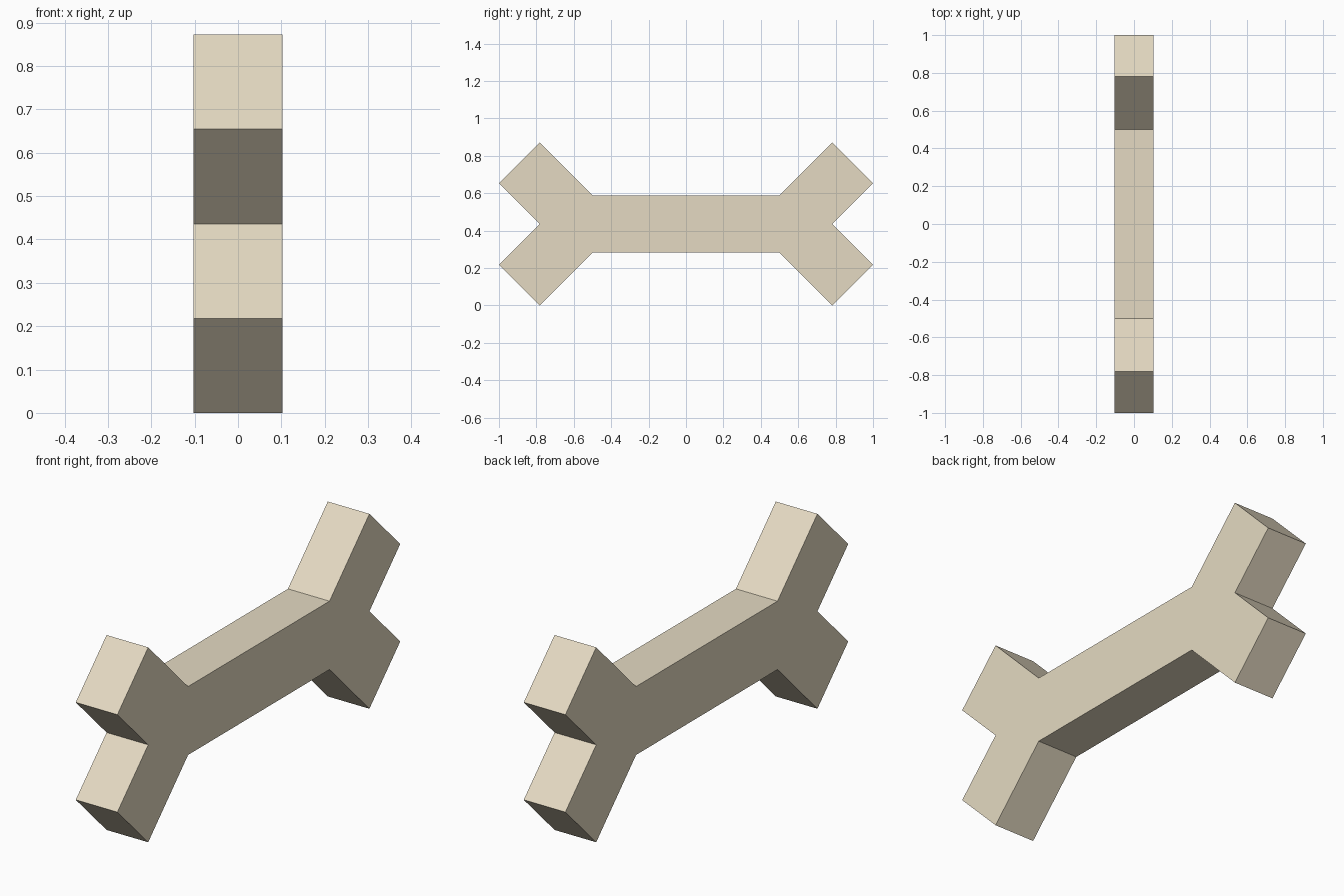
import bpy
import bmesh

if "Cube" in bpy.data.objects:
    bpy.data.objects.remove(bpy.data.objects["Cube"])

HALF_THICK = 0.103
MID_Z = 0.436

# Upper-right quarter of the outline as (y, height above the middle)
quarter = [(0.782, 0.0), (1.0, 0.218), (0.782, 0.436), (0.5, 0.153)]

# Mirror the quarter to the left, then the upper half downwards
upper = quarter + [(-y, h) for y, h in reversed(quarter)]
outline = upper + [(y, -h) for y, h in reversed(upper[1:-1])]

# Bone: the flat outline extruded sideways
bm = bmesh.new()
face = bm.faces.new([bm.verts.new((-HALF_THICK, y, MID_Z + h)) for y, h in outline])
side = bmesh.ops.extrude_face_region(bm, geom=[face], use_keep_orig=True)
new_verts = [g for g in side["geom"] if isinstance(g, bmesh.types.BMVert)]
bmesh.ops.translate(bm, vec=(2 * HALF_THICK, 0, 0), verts=new_verts)
bmesh.ops.recalc_face_normals(bm, faces=bm.faces)

mesh = bpy.data.meshes.new("bone")
bm.to_mesh(mesh)
bm.free()
bone = bpy.data.objects.new("bone", mesh)
bpy.context.collection.objects.link(bone)

# Ivory colour
ivory = bpy.data.materials.new("ivory")
ivory.diffuse_color = (0.78, 0.70, 0.54, 1)
ivory.use_nodes = True
ivory.node_tree.nodes["Principled BSDF"].inputs["Base Color"].default_value = ivory.diffuse_color
mesh.materials.append(ivory)
